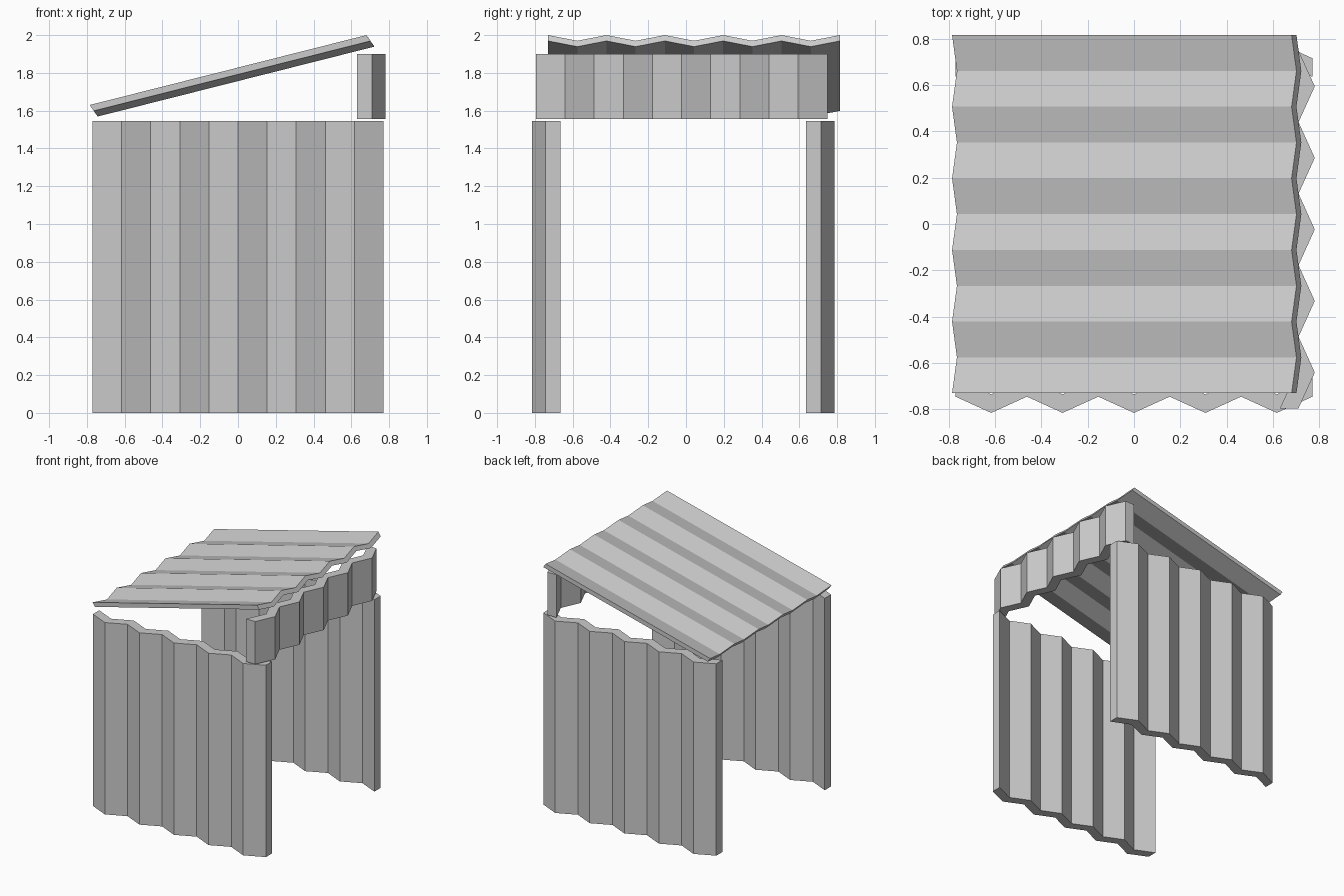
import bpy
from mathutils import Vector

if "Cube" in bpy.data.objects:
    bpy.data.objects.remove(bpy.data.objects["Cube"])

FOLDS = 10  # flat strips per corrugated sheet


def corrugated(name, start, run, fold, thick, extrude):
    """Solid zigzag sheet: start + run along the folds, extruded along the ribs."""
    start, run, fold, thick, extrude = map(Vector, (start, run, fold, thick, extrude))
    verts, faces = [], []
    for i in range(FOLDS + 1):
        p = start + run * (i / FOLDS) + fold * (i % 2)
        verts += [p, p + thick, p + thick + extrude, p + extrude]
    for i in range(FOLDS):
        a, b = 4 * i, 4 * i + 4
        for k in range(4):
            n = (k + 1) % 4
            faces.append((a + k, a + n, b + n, b + k))
    last = 4 * FOLDS
    faces += [(3, 2, 1, 0), (last, last + 1, last + 2, last + 3)]
    # keep the normals outward whatever the sheet's handedness
    if run.dot(thick.cross(extrude)) < 0:
        faces = [f[::-1] for f in faces]
    mesh = bpy.data.meshes.new(name)
    mesh.from_pydata(verts, [], faces)
    mesh.update()
    obj = bpy.data.objects.new(name, mesh)
    bpy.context.collection.objects.link(obj)
    return obj


# Two side walls, first fold bulging outward
for name, y, s in (("front_wall", -0.665, -1), ("back_wall", 0.635, 1)):
    corrugated(name, (-0.77, y, 0), (1.54, 0, 0), (0, s * 0.07, 0),
               (0, s * 0.08, 0), (0, 0, 1.545))

# Short panel across the top of the right-hand opening
corrugated("upper_right_panel", (0.63, -0.795, 1.555), (0, 1.543, 0),
           (0.07, 0, 0), (0.08, 0, 0), (0, 0, 0.345))

# Sloping roof sheet, ribs running from the low left to the high right
corrugated("roof", (-0.785, -0.73, 1.63), (0, 1.545, 0), (0.021, 0, -0.03),
           (0.021, 0, -0.031), (1.465, 0, 0.37))
